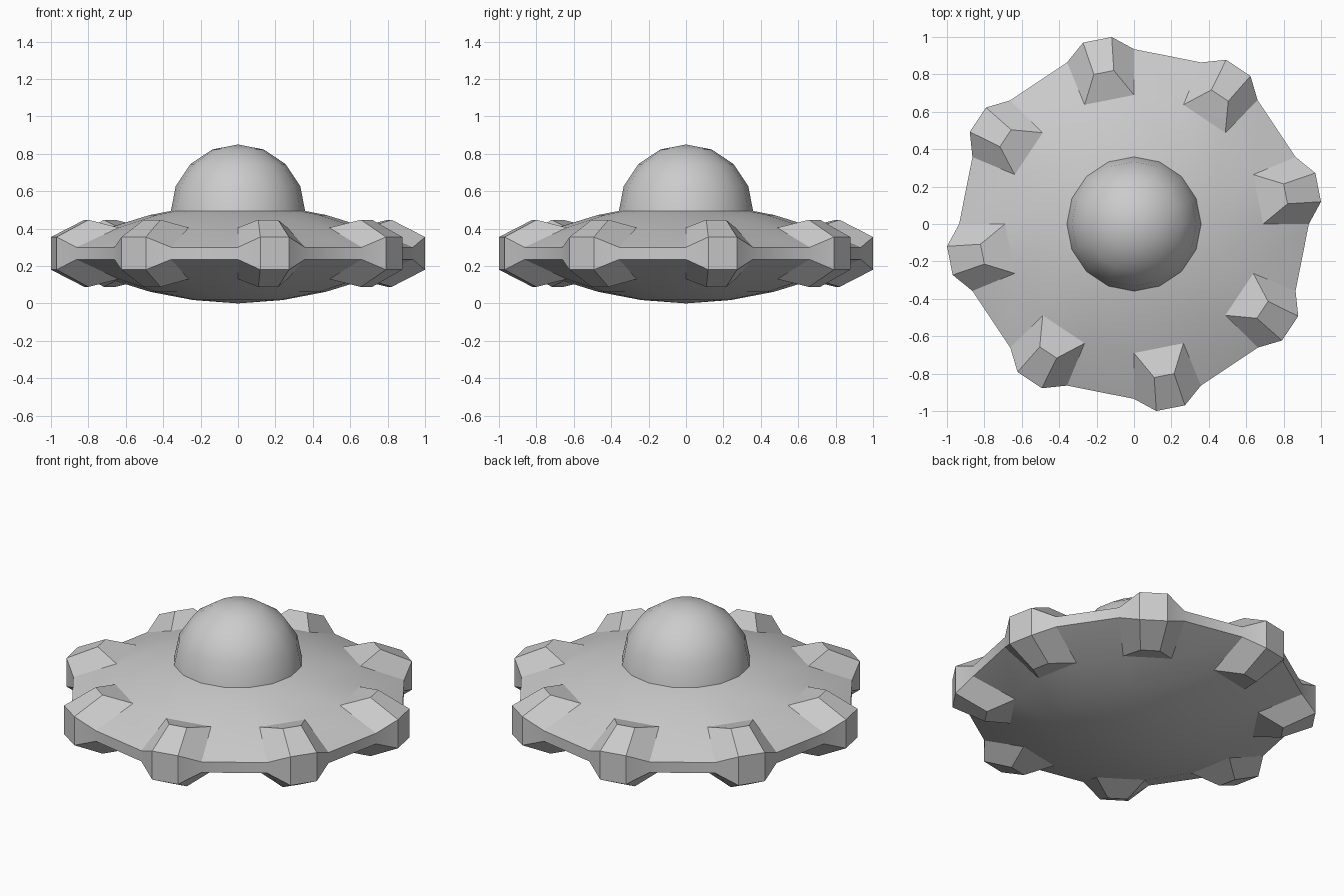
import bpy, bmesh
from math import sin, cos, radians, pi

if "Cube" in bpy.data.objects:
    bpy.data.objects.remove(bpy.data.objects["Cube"])

N = 16          # sides of hull and dome
H = 0.535       # hull height (mirrored about its mid-plane)


def polar(r, deg, z):
    return (r * cos(radians(deg)), r * sin(radians(deg)), z)


def finish(bm, name, angle):
    bmesh.ops.remove_doubles(bm, verts=bm.verts, dist=0.0005)
    bmesh.ops.recalc_face_normals(bm, faces=bm.faces)
    me = bpy.data.meshes.new(name)
    bm.to_mesh(me)
    bm.free()
    ob = bpy.data.objects.new(name, me)
    bpy.context.collection.objects.link(ob)
    bpy.ops.object.select_all(action='DESELECT')
    ob.select_set(True)
    bpy.context.view_layer.objects.active = ob
    bpy.ops.object.shade_smooth_by_angle(angle=radians(angle))
    return ob


# Saucer hull: lens of rings, every second rim cell pulled out into a lug
bm = bmesh.new()


def face(*pts):
    bm.faces.new([bm.verts.new(p) for p in pts])


rings = [(0.24, 0.018), (0.47, 0.062), (0.69, 0.13), (0.935, 0.235)]
step = 360 / N
for i in range(N):
    a, b = i * step, (i + 1) * step
    lug = i % 2 == 0
    oa, ob_ = a + 6.8, a + 15.7      # outer lug corners
    ia, ib = a + 7.5, a + 15.0       # inner lug corners
    for flip in (False, True):
        def p(r, deg, z):
            return polar(r, deg, H - z if flip else z)
        face(p(0, 0, 0), p(*(rings[0][0], a, rings[0][1])), p(rings[0][0], b, rings[0][1]))
        for k, ((r0, z0), (r1, z1)) in enumerate(zip(rings, rings[1:])):
            A, B, C, D = p(r0, a, z0), p(r0, b, z0), p(r1, b, z1), p(r1, a, z1)
            if k < 2 or not lug:
                face(A, B, C, D)
                continue
            E, F = p(0.828, ia, 0.088), p(0.828, ib, 0.088)
            G, K = p(1.007, ob_, 0.18), p(1.007, oa, 0.18)
            face(A, B, F, E)
            face(B, C, G, F)
            face(D, A, E, K)
            face(E, F, G, K)
    # rim wall
    wall = [(0.935, a, 0.235), (0.935, b, 0.235)]
    if lug:
        wall[1:1] = [(1.007, oa, 0.18), (1.007, ob_, 0.18)]
    for s, t in zip(wall, wall[1:]):
        face(polar(*s), polar(*t), polar(t[0], t[1], H - t[2]), polar(s[0], s[1], H - s[2]))
finish(bm, "saucer_hull", 30)

# Cockpit dome: upper half of a sphere
bm = bmesh.new()
bmesh.ops.create_uvsphere(bm, u_segments=N, v_segments=8, radius=0.36)
bmesh.ops.delete(bm, geom=[v for v in bm.verts if v.co.z < -0.001], context='VERTS')
bmesh.ops.translate(bm, verts=bm.verts, vec=(0, 0, 0.49))
finish(bm, "cockpit_dome", 30)
